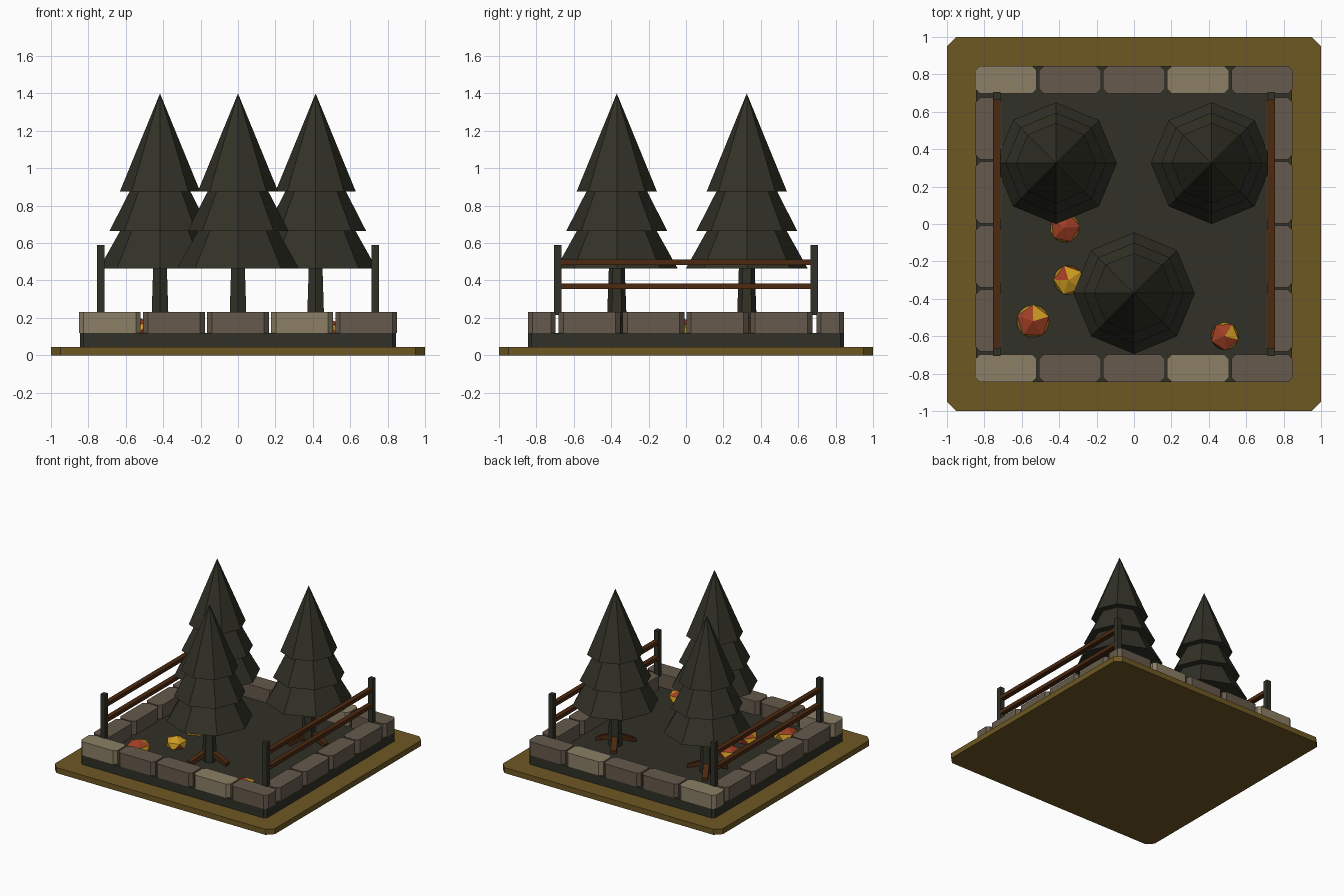
import bpy, bmesh, math, random
from mathutils import Vector, Matrix

if "Cube" in bpy.data.objects:
    bpy.data.objects.remove(bpy.data.objects["Cube"])

random.seed(4)


def material(name, rgb):
    m = bpy.data.materials.new(name)
    lin = [((c / 255 + 0.055) / 1.055) ** 2.4 for c in rgb]
    m.diffuse_color = (*lin, 1)
    m.use_nodes = True
    m.node_tree.nodes["Principled BSDF"].inputs["Base Color"].default_value = m.diffuse_color
    return m


OLIVE = material("olive_ground", (110, 88, 35))
DARK = material("dark_green", (49, 49, 39))
LIGHT = material("light_stone", (139, 127, 102))
STONE = material("brown_stone", (102, 90, 76))
WOOD = material("brown_wood", (76, 41, 17))
YELLOW = material("yellow_leaf", (208, 156, 34))
RED = material("red_leaf", (160, 62, 36))


def finish(name, bm, *mats):
    bmesh.ops.recalc_face_normals(bm, faces=bm.faces)
    me = bpy.data.meshes.new(name)
    bm.to_mesh(me)
    bm.free()
    for m in mats:
        me.materials.append(m)
    ob = bpy.data.objects.new(name, me)
    bpy.context.collection.objects.link(ob)
    return ob


def block(name, x, y, z, mat, chamfer=0):
    """Box from (min, max) ranges, with optional chamfered vertical edges."""
    bm = bmesh.new()
    bmesh.ops.create_cube(bm, size=1)
    for v in bm.verts:
        v.co = Vector([r[0] if c < 0 else r[1] for r, c in zip((x, y, z), v.co)])
    if chamfer:
        edges = [e for e in bm.edges if abs(e.verts[0].co.z - e.verts[1].co.z) > 1e-4]
        bmesh.ops.bevel(bm, geom=edges, offset=chamfer, segments=1, affect='EDGES')
    return finish(name, bm, mat)


def add_cone(bm, x, y, z0, z1, r0, r1, sides):
    bmesh.ops.create_cone(bm, cap_ends=True, segments=sides, radius1=r0, radius2=r1,
                          depth=z1 - z0, matrix=Matrix.Translation((x, y, (z0 + z1) / 2)))


# Ground slab and soil bed
block("ground_slab", (-1, 1), (-1, 1), (0, 0.045), OLIVE, 0.05)
block("soil_bed", (-0.845, 0.845), (-0.845, 0.845), (0.045, 0.12), DARK, 0.02)

# Stone border: five stones front and back, four on each side
for i in range(5):
    x0 = -0.85 + i * 0.3425
    for side, label in ((-1, "front"), (1, "back")):
        y = sorted((side * 0.845, side * 0.697))
        block(f"{label}_stone", (x0, x0 + 0.33), y, (0.12, 0.232),
              LIGHT if i in (0, 3) else STONE, 0.025)
for i in range(4):
    y0 = -0.681 + i * 0.342
    for side, label in ((-1, "left"), (1, "right")):
        x = sorted((side * 0.848, side * 0.705))
        block(f"{label}_stone", x, (y0, y0 + 0.33), (0.12, 0.232), STONE, 0.025)

# Fences: posts and two rails on each side
for s in (-1, 1):
    x = (s * 0.735 - 0.02, s * 0.735 + 0.02)
    for t in (-1, 1):
        block("fence_post", x, (t * 0.685 - 0.02, t * 0.685 + 0.02), (0.215, 0.59), DARK)
    for z in (0.37, 0.498):
        block("fence_rail", x, (-0.67, 0.67), (z - 0.015, z + 0.015), WOOD)

# Fir trees: trunk, three tiers and three splayed roots
TIERS = [(0.465, 0.68, 0.325, 0.205), (0.665, 0.89, 0.27, 0.155), (0.875, 1.4, 0.215, 0)]
for x, y in ((-0.417, 0.325), (0.415, 0.325), (0, -0.37)):
    bm = bmesh.new()
    add_cone(bm, x, y, 0.12, 0.48, 0.055, 0.042, 6)
    finish("tree_trunk", bm, DARK)
    bm = bmesh.new()
    for tier in TIERS:
        add_cone(bm, x, y, *tier, 8)
    finish("tree_foliage", bm, DARK)
    for k in range(3):
        bm = bmesh.new()
        bmesh.ops.create_cube(bm, size=1)
        for v in bm.verts:
            outer, top = v.co.x > 0, v.co.z > 0
            v.co.x = 0.165 if outer else 0.02
            v.co.y *= 0.045
            v.co.z = (0.145 if outer else 0.215) if top else (0.118 if outer else 0.165)
        bm.transform(Matrix.Translation((x, y, 0)) @ Matrix.Rotation(k * math.tau / 3, 4, 'Z'))
        finish("tree_root", bm, WOOD)

# Fallen leaf piles with mixed red and yellow faces
for x, y, r, turn in ((-0.54, -0.52, 0.1, 0.3), (0.485, -0.6, 0.085, 1.0),
                      (-0.35, -0.3, 0.09, 0.6), (-0.37, -0.02, 0.09, 0.1)):
    bm = bmesh.new()
    bmesh.ops.create_icosphere(bm, subdivisions=1, radius=r)
    bm.transform(Matrix.Translation((x, y, 0.135)) @ Matrix.Rotation(turn, 4, 'Z')
                 @ Matrix.Diagonal((1, 1, 0.72, 1)))
    for f in bm.faces:
        f.material_index = int(random.random() > 0.55)
    finish("leaf_pile", bm, YELLOW, RED)
